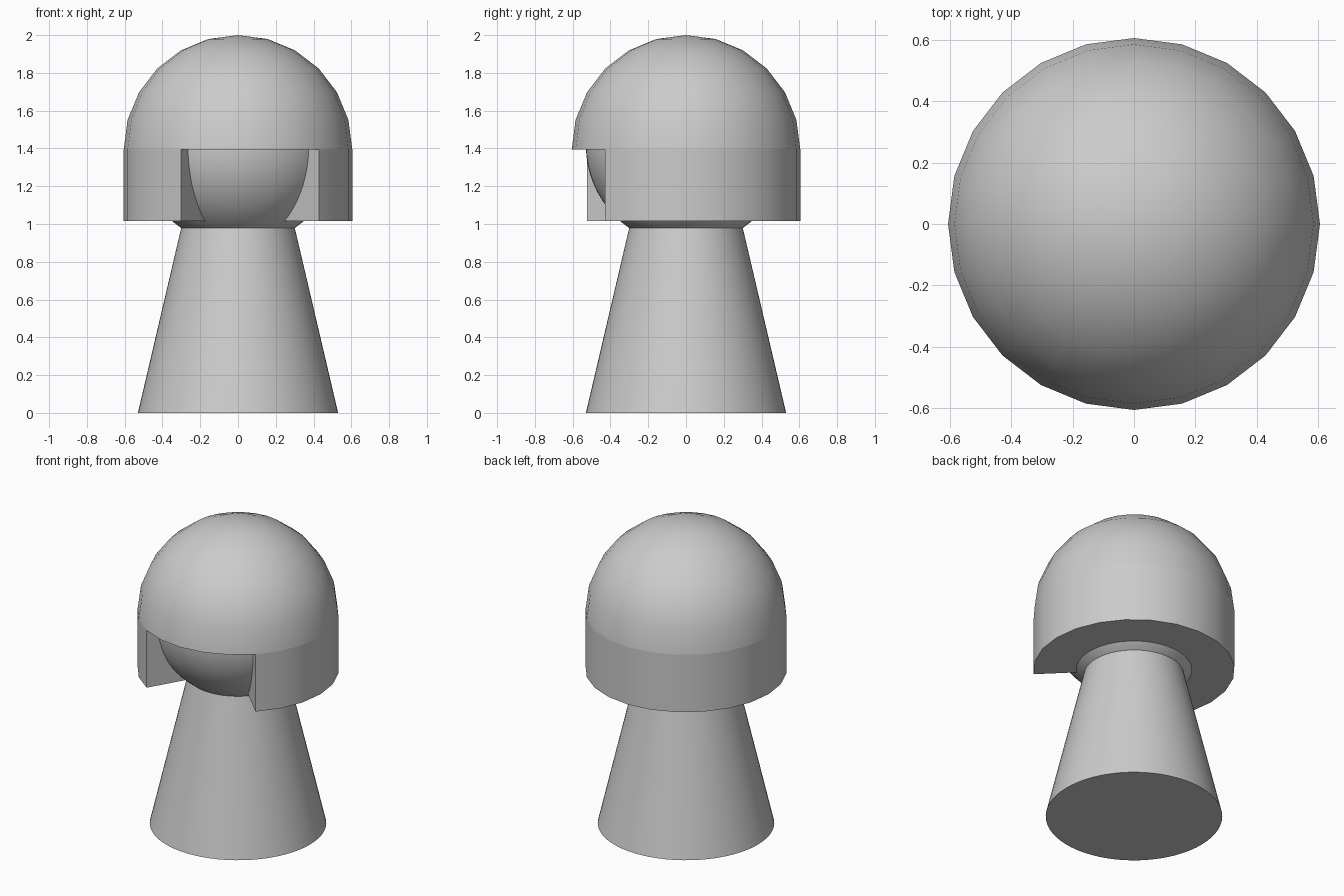
import bpy, bmesh
from math import radians, sin, cos

if "Cube" in bpy.data.objects:
    bpy.data.objects.remove(bpy.data.objects["Cube"])

SIDES = 24          # helmet facets around
RIM_Z = 1.395       # dome meets band
BAND_Z = 1.015      # lower edge of helmet
R = 0.605           # helmet radius


def finish(bm, name, angle=35):
    bmesh.ops.recalc_face_normals(bm, faces=bm.faces)
    me = bpy.data.meshes.new(name)
    bm.to_mesh(me)
    bm.free()
    ob = bpy.data.objects.new(name, me)
    bpy.context.collection.objects.link(ob)
    bpy.ops.object.select_all(action='DESELECT')
    bpy.context.view_layer.objects.active = ob
    ob.select_set(True)
    bpy.ops.object.shade_smooth_by_angle(angle=radians(angle))
    return ob


def ring_point(r, deg, z):
    return (r * cos(radians(deg)), r * sin(radians(deg)), z)


# Tapered body, running up into the head
bm = bmesh.new()
bmesh.ops.create_cone(bm, cap_ends=True, segments=64,
                      radius1=0.53, radius2=0.249, depth=1.2)
bmesh.ops.translate(bm, verts=bm.verts, vec=(0, 0, 0.6))
finish(bm, "body")

# Ball head
bm = bmesh.new()
bmesh.ops.create_uvsphere(bm, u_segments=64, v_segments=32, radius=0.53)
bmesh.ops.translate(bm, verts=bm.verts, vec=(0, 0, 1.415))
finish(bm, "head")

# Helmet dome: upper half of a 24-sided sphere, closed underneath
bm = bmesh.new()
step = 360 / SIDES
rings = [[bm.verts.new(ring_point(R * cos(radians(15 * j)), i * step,
                                  RIM_Z + R * sin(radians(15 * j))))
          for i in range(SIDES)] for j in range(6)]
top = bm.verts.new((0, 0, RIM_Z + R))
for i in range(SIDES):
    k = (i + 1) % SIDES
    for lo, hi in zip(rings, rings[1:]):
        bm.faces.new((lo[i], lo[k], hi[k], hi[i]))
    bm.faces.new((rings[-1][i], rings[-1][k], top))
bm.faces.new(rings[0])
finish(bm, "helmet_dome")

# Helmet band: thick ring swept around, leaving the face opening
bm = bmesh.new()
profile = [(0.3, BAND_Z), (R, BAND_Z), (R, RIM_Z), (0.3, RIM_Z)]
sections = [[bm.verts.new(ring_point(r, -45 + i * step, z)) for r, z in profile]
            for i in range(20)]
for a, b in zip(sections, sections[1:]):
    for j in range(4):
        k = (j + 1) % 4
        bm.faces.new((a[j], a[k], b[k], b[j]))
bm.faces.new(sections[0])
bm.faces.new(sections[-1])
finish(bm, "helmet_band")
